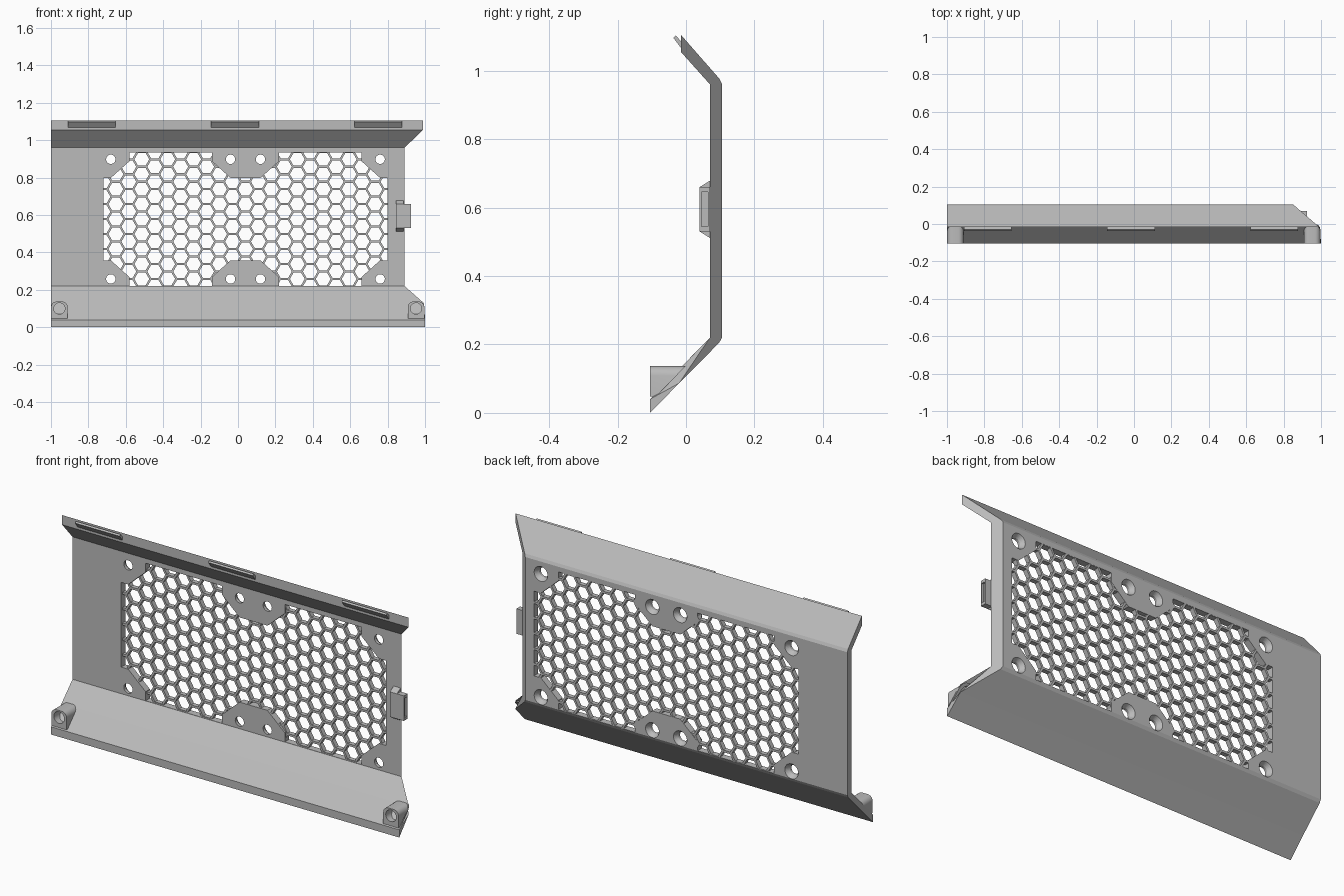
import bpy, bmesh, math
from mathutils import Vector

cube = bpy.data.objects.get("Cube")
if cube:
    bpy.data.objects.remove(cube)

grey = bpy.data.materials.new("plain grey")
grey.use_nodes = True
grey.diffuse_color = (0.5, 0.5, 0.5, 1)
grey.node_tree.nodes["Principled BSDF"].inputs["Base Color"].default_value = (0.5, 0.5, 0.5, 1)

CX, CZ = 0.04, 0.578            # centre of the vent window
FRONT, BACK = 0.07, 0.105       # panel thickness in y
SIGNS = [(1, 1), (-1, 1), (-1, -1), (1, -1)]


def finish(name, bm):
    bmesh.ops.recalc_face_normals(bm, faces=bm.faces)
    mesh = bpy.data.meshes.new(name)
    bm.to_mesh(mesh)
    bm.free()
    mesh.materials.append(grey)
    ob = bpy.data.objects.new(name, mesh)
    bpy.context.collection.objects.link(ob)
    return ob


def prism(name, start, end):
    """Solid between two matching outlines."""
    bm = bmesh.new()
    a = [bm.verts.new(p) for p in start]
    b = [bm.verts.new(p) for p in end]
    bm.faces.new(a)
    bm.faces.new(b)
    for i in range(len(a)):
        j = (i + 1) % len(a)
        bm.faces.new((a[i], a[j], b[j], b[i]))
    return finish(name, bm)


def along_x(name, profile, x0, x1):
    """Extrude a (y, z) profile; x1 may be a function of y."""
    end = x1 if callable(x1) else lambda y: x1
    return prism(name, [(x0, y, z) for y, z in profile],
                 [(end(y), y, z) for y, z in profile])


def along_y(name, outline, y0, y1):
    """Extrude an (x, z) outline; y1 may be a function of z."""
    end = y1 if callable(y1) else lambda z: y1
    return prism(name, [(x, y0, z) for x, z in outline],
                 [(x, end(z), z) for x, z in outline])


def circle(x, z, r, n=32):
    return [(x + r * math.cos(math.tau * i / n), z + r * math.sin(math.tau * i / n))
            for i in range(n)]


def cut(target, cutters):
    for c in cutters:
        c.hide_render = True
        mod = target.modifiers.new("cut", "BOOLEAN")
        mod.object = c
        mod.solver = "EXACT"
    bpy.context.view_layer.objects.active = target
    for mod in list(target.modifiers):
        bpy.ops.object.modifier_apply(modifier=mod.name)
    for c in cutters:
        bpy.data.objects.remove(c)


# Folded panel with a mitred left end
def mitre(y):
    return min(1.0, 0.85 + (BACK - y) * 1.16)


profile = [(-0.105, 0), (-0.02, 0.087), (0.097, 0.205), (BACK, 0.22), (BACK, 0.962),
           (0.098, 0.976), (-0.015, 1.105), (-0.015, 1.055), (FRONT, 0.96),
           (FRONT, 0.22), (-0.02, 0.128), (-0.105, 0.04)]
panel = along_x("folded_panel", profile, -1, mitre)

# Window outline: one quarter mirrored around the centre, leaving screw tabs
quarter = [(0.76, 0.22), (0.72, 0.22), (0.62, 0.31), (0.62, 0.357),
           (0.18, 0.357), (0.18, 0.31), (0.08, 0.22)]
window = []
for sx, sz in SIGNS:
    part = quarter if sx * sz > 0 else quarter[::-1]
    window += [(CX + sx * u, CZ + sz * v) for u, v in part]
cutters = [along_y("window_cutter", window, 0, 0.2)]

# Countersunk screw holes
holes = [(CX + sx * u, CZ + sz * 0.32) for u in (0.08, 0.72) for sx, sz in SIGNS]
for x, z in holes:
    cutters.append(along_y("hole_cutter", circle(x, z, 0.025), 0, 0.2))
    cutters.append(prism("sink_cutter", [(a, 0.082, b) for a, b in circle(x, z, 0.024)],
                         [(a, 0.107, b) for a, b in circle(x, z, 0.04)]))
cut(panel, cutters)

# Honeycomb grille: hexagon rings, trimmed to the window and thickened
PITCH, RIB = 0.08, 0.011
R = PITCH / math.sqrt(3)
bm = bmesh.new()
for col in range(-12, 13):
    for row in range(-6, 7):
        cx = CX + col * 1.5 * R
        cz = CZ + (row + 0.5 * (col % 2)) * PITCH
        outer, inner = ([bm.verts.new((x, 0.08, z)) for x, z in circle(cx, cz, r, 6)]
                        for r in (R, R * (1 - RIB / PITCH)))
        for i in range(6):
            j = (i + 1) % 6
            bm.faces.new((outer[i], outer[j], inner[j], inner[i]))
bmesh.ops.remove_doubles(bm, verts=bm.verts, dist=0.0005)
for axis, centre, half in ((Vector((1, 0, 0)), CX, 0.762), (Vector((0, 0, 1)), CZ, 0.358)):
    for s in (1, -1):
        bmesh.ops.bisect_plane(bm, geom=bm.verts[:] + bm.edges[:] + bm.faces[:], dist=1e-5,
                               plane_co=axis * (centre + s * half), plane_no=axis * s,
                               clear_outer=True)
near = [f for f in bm.faces if any(
    math.hypot(f.calc_center_median().x - x, f.calc_center_median().z - z) < 0.065
    for x, z in holes)]
bmesh.ops.delete(bm, geom=near, context="FACES")
top = bmesh.ops.extrude_face_region(bm, geom=bm.faces[:], use_keep_orig=True)["geom"]
bmesh.ops.translate(bm, vec=(0, 0.024, 0),
                    verts=[v for v in top if isinstance(v, bmesh.types.BMVert)])
finish("honeycomb_grille", bm)

# Hook strips along the top edge
hook = [(-0.037, 1.096), (-0.03, 1.103), (-0.012, 1.083), (-0.012, 1.063)]
for side, x in (("right", -0.782), ("middle", -0.017), ("left", 0.75)):
    along_x("top_hook_" + side, hook, x - 0.128, x + 0.128)


# Hollow corner posts ending on the sloping lower flange
def slope(z):
    return -0.095 + (z - 0.04) * 0.972


for side, x in (("right", -0.955), ("left", 0.952)):
    arch = [(x + 0.044, 0.048)]
    for s, start in ((1, 0), (-1, 90)):
        for k in range(7):
            a = math.radians(start + 15 * k)
            arch.append((x + s * 0.016 + 0.028 * math.cos(a), 0.109 + 0.028 * math.sin(a)))
    arch.append((x - 0.044, 0.048))
    post = along_y("corner_post_" + side, arch, -0.105, slope)
    cut(post, [along_y("post_cutter", circle(x, 0.1, 0.03), -0.2, 0.1)])
    post.select_set(True)
    bpy.context.view_layer.objects.active = post
    bpy.ops.object.shade_smooth_by_angle()
    post.select_set(False)

# Side latch: chamfered base and a tip with a shallow pocket
along_x("latch_base", [(0.04, 0.53), (0.04, 0.66), (0.072, 0.68), (0.072, 0.51)], 0.845, 0.885)
tip = along_x("latch_tip", [(0.04, 0.53), (0.04, 0.66), (0.07, 0.66), (0.07, 0.53)], 0.88, 0.925)
cut(tip, [along_x("pocket_cutter", [(0.045, 0.545), (0.045, 0.645), (0.064, 0.645),
                                    (0.064, 0.545)], 0.915, 0.95)])
